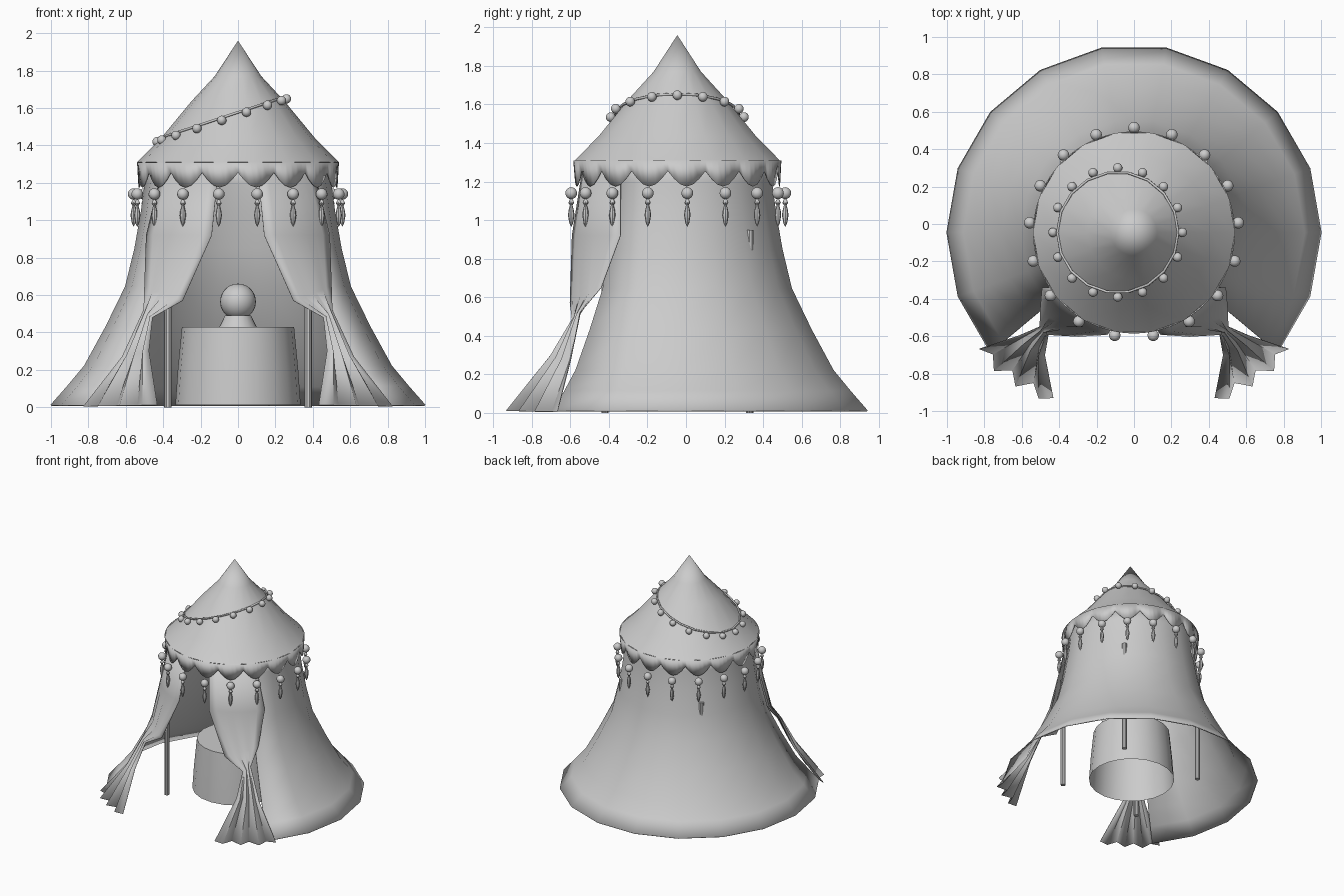
import bpy, bmesh, math
from mathutils import Vector

if "Cube" in bpy.data.objects:
    bpy.data.objects.remove(bpy.data.objects["Cube"])

CY = -0.045  # tent axis


def finish(name, verts, faces, thick=0, angle=35):
    me = bpy.data.meshes.new(name)
    me.from_pydata(verts, [], faces)
    bm = bmesh.new()
    bm.from_mesh(me)
    bmesh.ops.remove_doubles(bm, verts=bm.verts, dist=1e-5)
    bmesh.ops.recalc_face_normals(bm, faces=bm.faces)
    bm.to_mesh(me)
    bm.free()
    ob = bpy.data.objects.new(name, me)
    bpy.context.collection.objects.link(ob)
    bpy.ops.object.select_all(action='DESELECT')
    ob.select_set(True)
    bpy.context.view_layer.objects.active = ob
    bpy.ops.object.shade_smooth_by_angle(angle=math.radians(angle))
    if thick:
        m = ob.modifiers.new("thickness", 'SOLIDIFY')
        m.thickness = thick
        m.offset = 0
    return ob


def grid(name, rows, thick=0, angle=35):
    n = len(rows[0])
    verts = [p for r in rows for p in r]
    faces = [(i * n + j, i * n + j + 1, (i + 1) * n + j + 1, (i + 1) * n + j)
             for i in range(len(rows) - 1) for j in range(n - 1)]
    return finish(name, verts, faces, thick, angle)


def polar(r, deg, z, cx=0, cy=CY):
    a = math.radians(deg)
    return (cx + r * math.cos(a), cy + r * math.sin(a), z)


def lathe(name, profile, n, start=0, end=360, cx=0, cy=CY, thick=0, angle=35):
    rows = [[polar(r, start + (end - start) * j / n, z, cx, cy) for j in range(n + 1)]
            for r, z in profile]
    return grid(name, rows, thick, angle)


def ball_profile(r, z, n=10):
    return [(r * math.sin(math.pi * i / n), z - r * math.cos(math.pi * i / n)) for i in range(n + 1)]


# Flared wall, open at the front
lathe("tent_wall", [(1, .01), (.91, .112), (.82, .22), (.705, .43), (.60, .645), (.55, .85),
                    (.515, 1.05), (.495, 1.2), (.49, 1.3)], 13, -40, 220, thick=.008)

# Pointed roof
lathe("roof", [(.54, 1.31), (.415, 1.435), (.25, 1.635), (.125, 1.77), (0, 1.96)], 18)

# Scalloped valance: 17 scallops, one above each tassel
N, S = 17, 6
top, low = [], []
for i in range(N * S + 1):
    deg = 90 + 360 * (i - S / 2) / (N * S)
    z = 1.255 - .08 * math.sin(math.pi * (i % S) / S)
    top.append(polar(.537, deg, 1.31))
    low.append(polar(.53, deg, z))
grid("valance", [top, low], thick=.006)

# Tassels around the eave
for k in range(N):
    x, y, _ = polar(.56, 90 + 360 * k / N, 0)
    lathe("tassel_ball", ball_profile(.031, 1.14), 14, cx=x, cy=y)
    lathe("tassel_drop", [(0, 1.115), (.009, 1.105), (.015, 1.09), (.007, 1.078), (.014, 1.05),
                          (.017, 1.025), (.01, .985), (0, .965)], 8, cx=x, cy=y)

# Tied-back curtains: rows of inner and outer (radius, angle, height), fold depth
rows = [((.50, -78, 1.28), (.50, -36, 1.28), 0),
        ((.563, -75.6, .92), (.572, -31, .92), 0),
        ((.63, -62, .57), (.637, -38.3, .65), .006),
        ((.71, -50, .48), (.714, -45, .52), .01),
        ((.81, -54, .30), (.832, -41.8, .27), .02),
        ((.984, -64, .012), (1.035, -37, .005), .032)]
for side in (1, -1):
    pts = []
    for a, b, fold in rows:
        line = []
        for j in range(8):
            r, d, z = Vector(a).lerp(Vector(b), j / 7)
            p = polar(r + (fold * (1 if j % 2 else -1) if 0 < j < 7 else 0), d, z)
            line.append((p[0] * side, p[1], p[2]))
        pts.append(line)
    grid("curtain_right" if side > 0 else "curtain_left", pts, thick=.004, angle=60)

# Poles
for sx in (-1, 1):
    for sy in (-1, 1):
        lathe("pole", [(0, 0), (.02, 0), (.02, .95), (0, .95)], 10, cx=.375 * sx, cy=CY + .375 * sy)

# Draped table with a ball on a stand
lathe("table_cloth", [(.335, .012), (.322, .2), (.3, .43), (0, .43)], 20, cy=-.03)
lathe("ball_stand", [(0, .425), (.1, .43), (.07, .49), (0, .49)], 20, cy=-.03)
lathe("table_ball", ball_profile(.096, .565, 14), 24, cy=-.03)


# Tilted bead string on the roof
def string_point(r, deg, dz=0):
    x, y, _ = polar(r, deg, 0, cx=-.087)
    return Vector((x, y, 1.653 + (x - .23) * .33 + dz))


cu = bpy.data.curves.new("bead_string", 'CURVE')
cu.dimensions = '3D'
cu.bevel_depth = .007
cu.bevel_resolution = 2
sp = cu.splines.new('POLY')
sp.points.add(17)
for i, p in enumerate(sp.points):
    p.co = (*string_point(.323, 20 * i), 1)
sp.use_cyclic_u = True
bpy.context.collection.objects.link(bpy.data.objects.new("bead_string", cu))
for k in range(16):
    p = string_point(.346, 90 + 22.5 * k, -.014)
    lathe("roof_bead", ball_profile(.025, p.z), 14, cx=p.x, cy=p.y)
